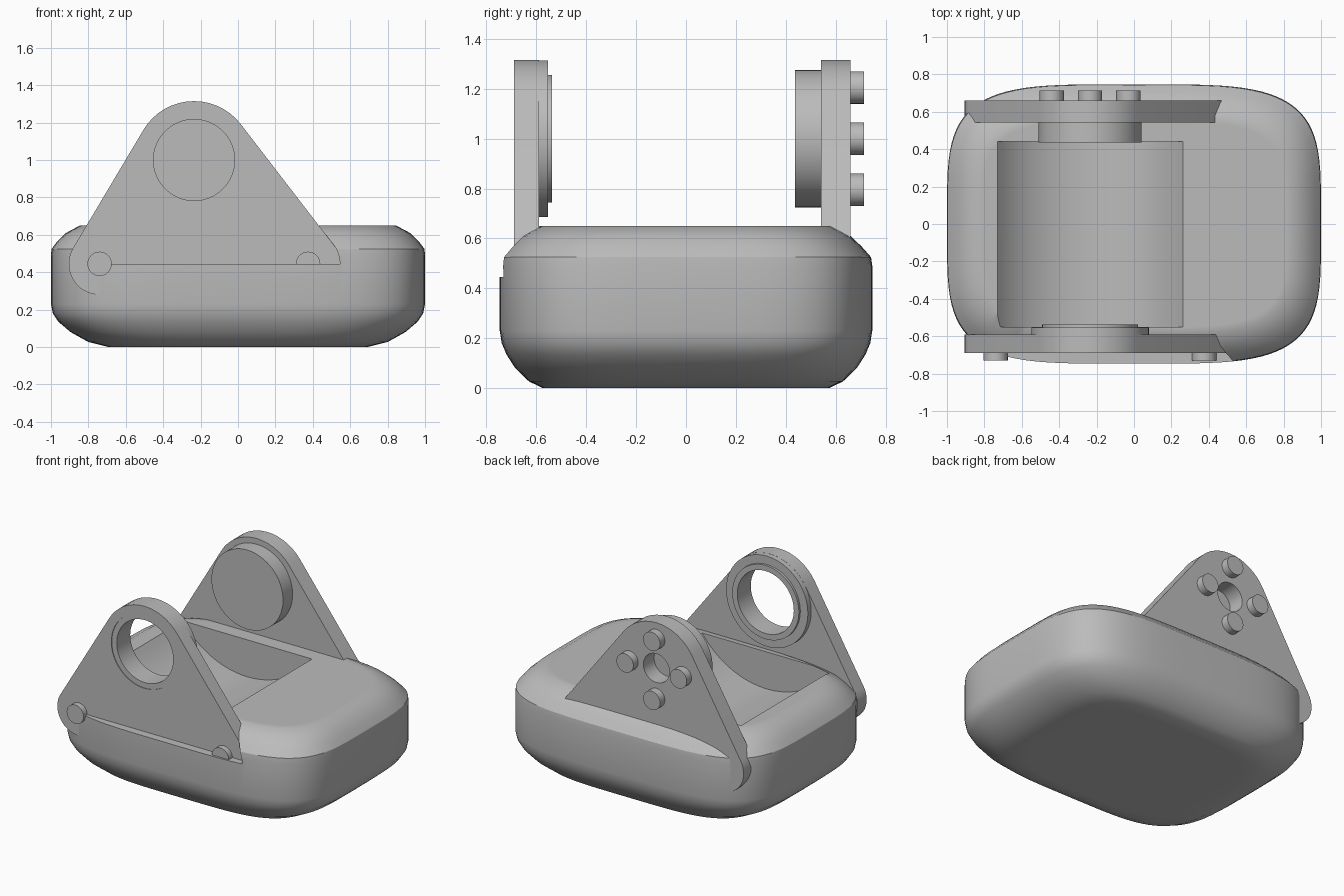
import bpy, bmesh, math
from mathutils import Vector

if "Cube" in bpy.data.objects:
    bpy.data.objects.remove(bpy.data.objects["Cube"])

grey = bpy.data.materials.new("plain grey")
grey.diffuse_color = (0.5, 0.5, 0.5, 1)
grey.use_nodes = True
grey.node_tree.nodes["Principled BSDF"].inputs["Base Color"].default_value = grey.diffuse_color

CX, CZ = -0.235, 1.0           # swivel axis
FOOT_Z = 0.445                 # height of the lower bracket corners
CORNERS = [(CX, CZ, 0.315), (-0.74, FOOT_Z, 0.165), (0.375, FOOT_Z, 0.17)]


def finish(name, bm):
    bmesh.ops.recalc_face_normals(bm, faces=bm.faces[:])
    mesh = bpy.data.meshes.new(name)
    bm.to_mesh(mesh)
    bm.free()
    mesh.materials.append(grey)
    ob = bpy.data.objects.new(name, mesh)
    bpy.context.collection.objects.link(ob)
    return ob


def cylinder(name, x, z, r, y0, y1, sides=64):
    """Solid cylinder along y."""
    bm = bmesh.new()
    rings = []
    for y in (y0, y1):
        rings.append([bm.verts.new((x + r * math.cos(math.tau * i / sides), y,
                                    z + r * math.sin(math.tau * i / sides)))
                      for i in range(sides)])
        bm.faces.new(rings[-1])
    for i in range(sides):
        j = (i + 1) % sides
        bm.faces.new((rings[0][i], rings[0][j], rings[1][j], rings[1][i]))
    return finish(name, bm)


def rounded_triangle(name, y0, y1, floor=-9):
    """Plate wrapped round the three bracket corners, optionally cut off flat below floor."""
    bm = bmesh.new()
    for y in (y0, y1):
        for x, z, r in CORNERS:
            for i in range(48):
                a = math.tau * i / 48
                pz = z + r * math.sin(a)
                if pz >= floor - 1e-5:
                    bm.verts.new((x + r * math.cos(a), y, pz))
    res = bmesh.ops.convex_hull(bm, input=bm.verts[:])
    junk = {g for g in res["geom_interior"] + res["geom_unused"]
            if isinstance(g, bmesh.types.BMVert)}
    bmesh.ops.delete(bm, geom=list(junk), context='VERTS')
    bmesh.ops.dissolve_limit(bm, angle_limit=math.radians(1), verts=bm.verts[:], edges=bm.edges[:])
    return finish(name, bm)


def boolean(ob, other, op='DIFFERENCE'):
    mod = ob.modifiers.new("cut", 'BOOLEAN')
    mod.operation, mod.object, mod.solver = op, other, 'EXACT'
    bpy.context.view_layer.objects.active = ob
    bpy.ops.object.modifier_apply(modifier=mod.name)
    bpy.data.objects.remove(other, do_unlink=True)


# Base: soft rounded block, rings of (half width, half depth, height)
RINGS = [(0.60, 0.50, 0), (0.69, 0.575, 0), (0.80, 0.63, 0.027), (0.895, 0.685, 0.08),
         (0.96, 0.72, 0.135), (0.99, 0.739, 0.18), (1.0, 0.747, 0.23), (1.0, 0.747, 0.49),
         (0.997, 0.742, 0.525), (0.965, 0.705, 0.567), (0.92, 0.66, 0.61),
         (0.845, 0.585, 0.65), (0.81, 0.55, 0.65)]
SIDES, POWER = 96, 2 / 4.2
bm = bmesh.new()
rings = []
for a, b, z in RINGS:
    ring = []
    for i in range(SIDES):
        c, s = math.cos(math.tau * i / SIDES), math.sin(math.tau * i / SIDES)
        ring.append(bm.verts.new((a * math.copysign(abs(c) ** POWER, c),
                                  b * math.copysign(abs(s) ** POWER, s), z)))
    rings.append(ring)
for lo, hi in zip(rings, rings[1:]):
    for i in range(SIDES):
        j = (i + 1) % SIDES
        bm.faces.new((lo[i], lo[j], hi[j], hi[i]))
bm.faces.new(rings[0])
bm.faces.new(rings[-1])
base = finish("base", bm)

# Round trough in the top and the recess in front of the front bracket
boolean(base, cylinder("trough_cutter", CX, CZ, 0.607, -0.55, 0.44, 72))
boolean(base, rounded_triangle("recess_cutter", -0.9, -0.65, FOOT_Z))

# Front bracket: plate with a round boss and a bearing hole
front = rounded_triangle("front_bracket", -0.69, -0.59)
boolean(front, cylinder("boss", CX, CZ, 0.314, -0.64, -0.553), 'UNION')
boolean(front, cylinder("bearing_hole", CX, CZ, 0.255, -1, 0))
bearing = cylinder("bearing_ring", CX, CZ, 0.256, -0.685, -0.537)
boolean(bearing, cylinder("bore", CX, CZ, 0.217, -1, 0))

# Back bracket: plate with a small centre hole, closed by the drum
back = rounded_triangle("back_bracket", 0.542, 0.66)
boolean(back, cylinder("centre_hole", CX, CZ, 0.10, 0.3, 1))
parts = [base, front, bearing, back, cylinder("drum", CX, CZ, 0.275, 0.437, 0.543)]

# Bolts
for i in range(4):
    a = i * math.pi / 2
    parts.append(cylinder("back_bolt", CX + 0.205 * math.cos(a), CZ + 0.205 * math.sin(a),
                          0.065, 0.65, 0.713, 32))
for x in (-0.74, 0.375):
    parts.append(cylinder("front_bolt", x, FOOT_Z, 0.065, -0.73, -0.68, 32))

# Smooth shading with sharp rims
for ob in parts:
    bpy.ops.object.select_all(action='DESELECT')
    ob.select_set(True)
    bpy.context.view_layer.objects.active = ob
    bpy.ops.object.shade_smooth_by_angle(angle=math.radians(32))
